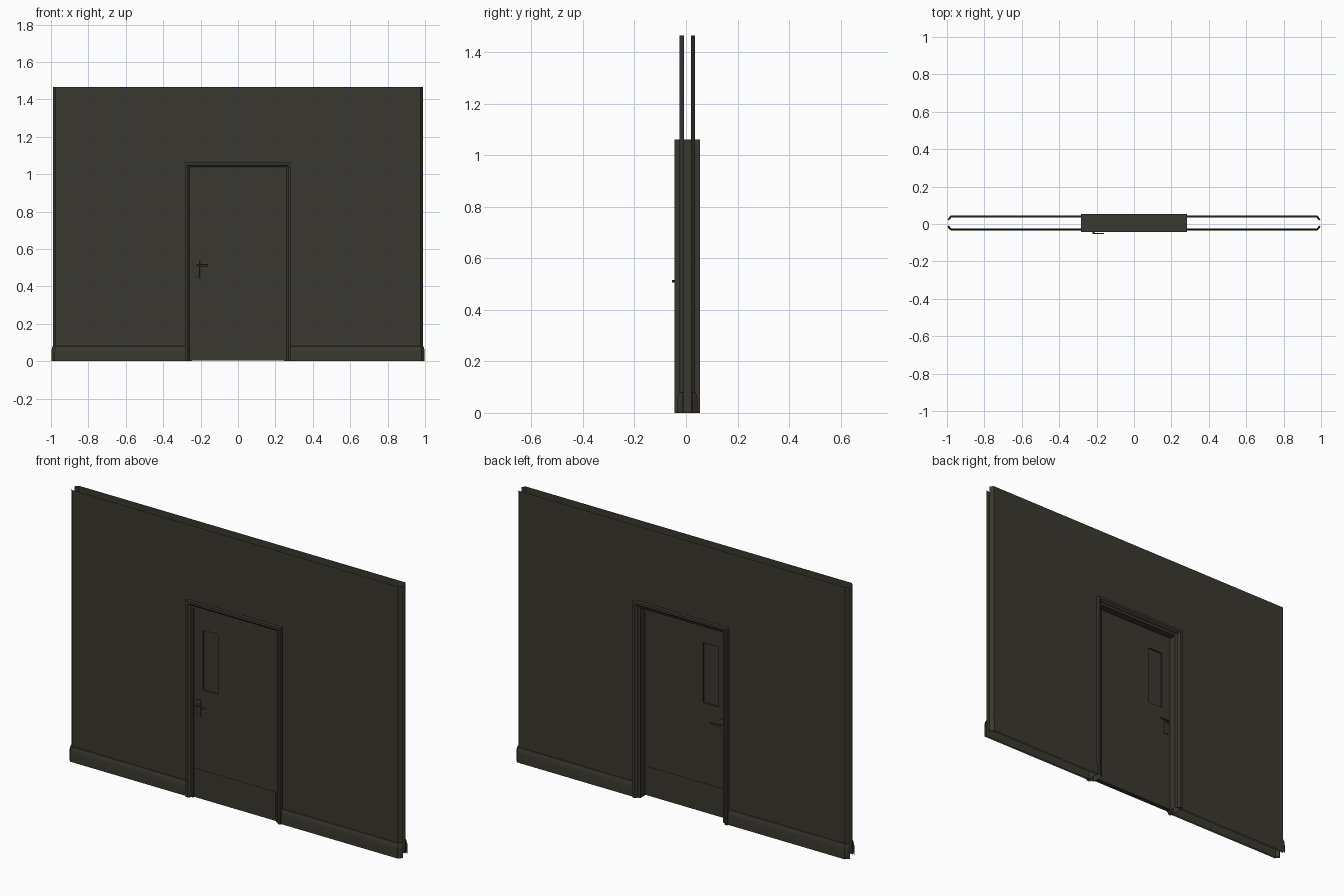
import bpy, bmesh, math
from mathutils import Matrix

if "Cube" in bpy.data.objects:
    bpy.data.objects.remove(bpy.data.objects["Cube"])

CY = 0.005          # mid-plane of the wall
DOOR_F, DOOR_B = -0.025, -0.003

paint = bpy.data.materials.new("dark olive grey")
paint.diffuse_color = (0.041, 0.039, 0.029, 1)
paint.use_nodes = True
paint.node_tree.nodes["Principled BSDF"].inputs["Base Color"].default_value = paint.diffuse_color


def finish(name, bm, smooth=False, normals=True):
    if normals:
        bmesh.ops.recalc_face_normals(bm, faces=bm.faces)
    me = bpy.data.meshes.new(name)
    bm.to_mesh(me)
    bm.free()
    ob = bpy.data.objects.new(name, me)
    bpy.context.collection.objects.link(ob)
    me.materials.append(paint)
    if smooth:
        bpy.context.view_layer.objects.active = ob
        ob.select_set(True)
        bpy.ops.object.shade_smooth_by_angle(angle=math.radians(35))
        ob.select_set(False)
    return ob


def strips(bm, rows, closed=False, cyclic=False, flip=False):
    """Bridge rows of points into quads."""
    vs = [[bm.verts.new(p) for p in r] for r in rows]
    if cyclic:
        vs.append(vs[0])
    for a, b in zip(vs, vs[1:]):
        n = len(a)
        for i in range(n if closed else n - 1):
            j = (i + 1) % n
            q = [a[i], a[j], b[j], b[i]]
            bm.faces.new(q[::-1] if flip else q)


def box(name, x0, x1, y0, y1, z0, z1, bevel=0):
    bm = bmesh.new()
    bmesh.ops.create_cube(bm, size=1)
    bmesh.ops.scale(bm, vec=(x1 - x0, y1 - y0, z1 - z0), verts=bm.verts)
    bmesh.ops.translate(bm, vec=((x0 + x1) / 2, (y0 + y1) / 2, (z0 + z1) / 2), verts=bm.verts)
    if bevel:
        bmesh.ops.bevel(bm, geom=bm.edges[:], offset=bevel, segments=2, affect='EDGES', profile=0.5)
    return finish(name, bm, bevel > 0)


def rect(x0, x1, z0, z1, y):
    return [(x0, y, z0), (x1, y, z0), (x1, y, z1), (x0, y, z1)]


# Wall skins: thin sheets with chamfered ends and a door opening
for side, label in ((-1, "front"), (1, "back")):
    plan = [(-0.99, 0.0135), (-0.976, 0.03), (-0.272, 0.03),
            (0.272, 0.03), (0.976, 0.03), (0.99, 0.0135)]
    bm = bmesh.new()
    rows = [[bm.verts.new((x, CY + side * y, z)) for x, y in plan] for z in (0, 1.05, 1.466)]
    for r in range(2):
        for c in range(5):
            if (r, c) == (0, 2):
                continue
            q = [rows[r][c], rows[r][c + 1], rows[r + 1][c + 1], rows[r + 1][c]]
            bm.faces.new(q if side < 0 else q[::-1])
    finish(label + "_wall_skin", bm, normals=False)

    # Skirting boards swept along the wall on both sides of the door
    profile = [(0.0, 0.08), (0.003, 0.078), (0.006, 0.07), (0.0085, 0.06),
               (0.010, 0.048), (0.010, 0.0)]
    for s, end in ((-1, "left"), (1, "right")):
        bm = bmesh.new()
        rows = [[(s * 0.275, CY + side * (0.03 + o), z),
                 (s * (0.976 + 0.4 * o), CY + side * (0.03 + o), z),
                 (s * (0.99 + 0.8 * o), CY + side * (0.0135 + 0.6 * o), z)]
                for o, z in profile]
        strips(bm, rows, flip=(s * side < 0))
        finish(label + "_skirting_" + end, bm, True, normals=False)

# Door frame: one cross-section carried around the opening
section = [(0.283, -0.044), (0.270, -0.044), (0.262, -0.037), (0.259, -0.030),
           (0.247, -0.030), (0.247, 0.036), (0.259, 0.040), (0.262, 0.047),
           (0.270, 0.054), (0.283, 0.054)]
bm = bmesh.new()
strips(bm, [[(-w, y, 0), (-w, y, w + 0.779), (w, y, w + 0.779), (w, y, 0)]
            for w, y in section], cyclic=True)
finish("door_frame", bm)

# Door leaf with a rectangular vision panel cut through it
leaf = (-0.247, 0.247, 0.003, 1.027)
hole = (-0.192, -0.101, 0.594, 0.918)
bm = bmesh.new()
strips(bm, [rect(*leaf, DOOR_B), rect(*leaf, DOOR_F), rect(*hole, DOOR_F),
            rect(*hole, DOOR_B)], closed=True, cyclic=True)
finish("door_leaf", bm)
mid = (DOOR_F + DOOR_B) / 2
box("window_pane", hole[0], hole[1], mid - 0.003, mid + 0.003, hole[2], hole[3])

# Kick plates and handles on both faces of the door
for label, y, d in (("front", DOOR_F, -1), ("back", DOOR_B, 1)):
    def span(a, b):
        return sorted((y + d * a, y + d * b))
    box(label + "_kick_plate", -0.244, 0.244, *span(-0.001, 0.002), 0.004, 0.16)
    box(label + "_handle_plate", -0.232, -0.204, *span(-0.001, 0.005), 0.445, 0.536, 0.0018)
    bm = bmesh.new()
    bmesh.ops.create_cone(bm, cap_ends=True, segments=16, radius1=0.005, radius2=0.005, depth=0.024,
                          matrix=Matrix.Translation((-0.217, y + d * 0.014, 0.511))
                          @ Matrix.Rotation(math.pi / 2, 4, 'X'))
    finish(label + "_handle_neck", bm, True)
    box(label + "_handle_lever", -0.222, -0.160, *span(0.022, 0.029), 0.506, 0.516, 0.002)
